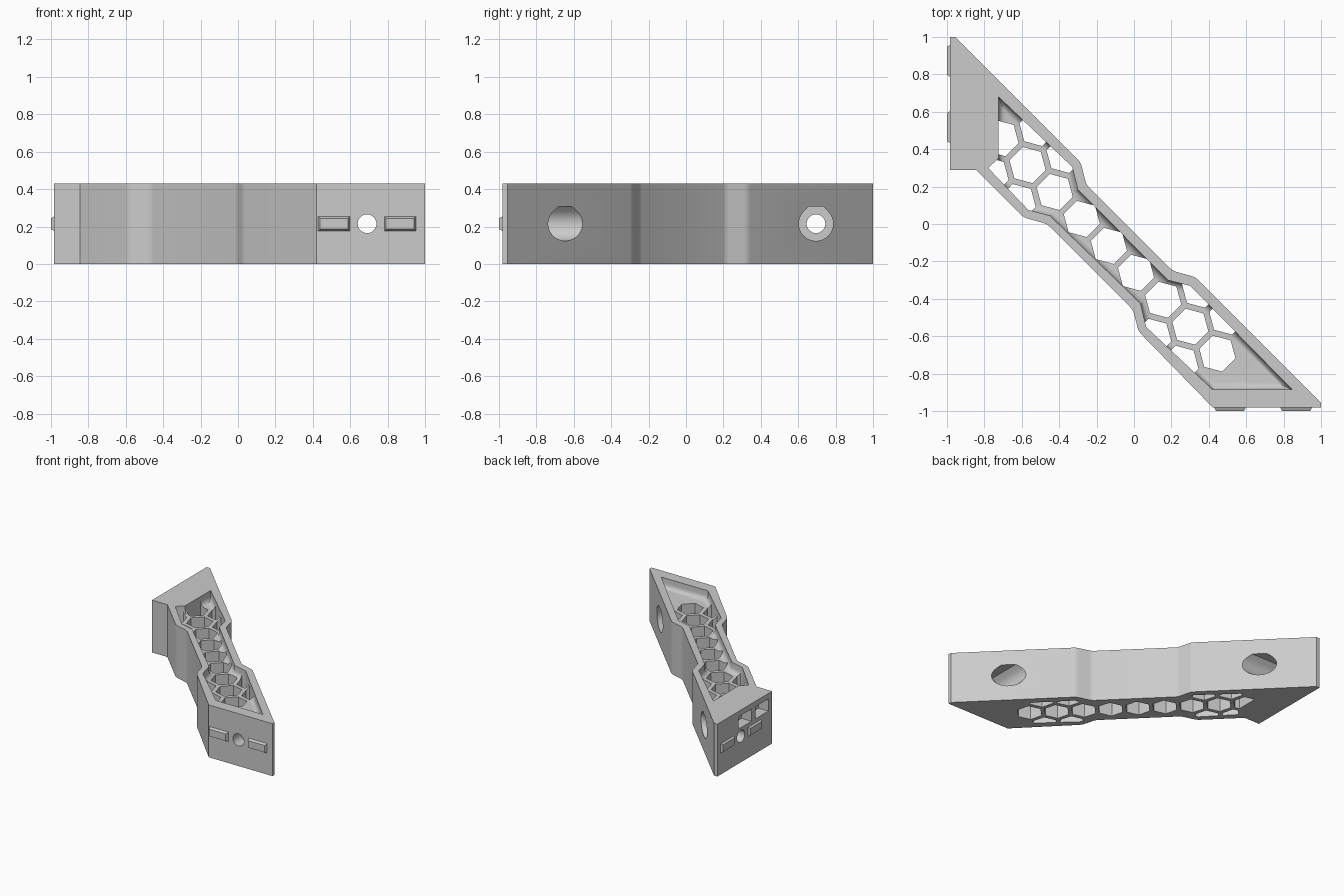
import bpy, bmesh, math
from mathutils import Matrix, Vector

cube = bpy.data.objects.get("Cube")
if cube:
    bpy.data.objects.remove(cube, do_unlink=True)

HEIGHT, FLOOR, AXIS_Z = 0.43, 0.35, 0.215

grey = bpy.data.materials.new("light grey plastic")
grey.use_nodes = True
grey.diffuse_color = (0.6, 0.6, 0.6, 1)
grey.node_tree.nodes["Principled BSDF"].inputs["Base Color"].default_value = (0.6, 0.6, 0.6, 1)


def finish(bm, name):
    bmesh.ops.recalc_face_normals(bm, faces=bm.faces)
    mesh = bpy.data.meshes.new(name)
    bm.to_mesh(mesh)
    bm.free()
    obj = bpy.data.objects.new(name, mesh)
    bpy.context.collection.objects.link(obj)
    mesh.materials.append(grey)
    return obj


def add_prism(bm, outline, depth, matrix, inset=0):
    """Extrude a flat outline along local z, then place it."""
    face = bm.faces.new([bm.verts.new((x, y, 0)) for x, y in outline])
    if inset:
        rim = bmesh.ops.inset_region(bm, faces=[face], thickness=inset, use_even_offset=True)
        bmesh.ops.delete(bm, geom=rim["faces"], context='FACES')
    base = list(face.verts)
    new = bmesh.ops.extrude_face_region(bm, geom=[face])["geom"]
    top = [v for v in new if isinstance(v, bmesh.types.BMVert)]
    bmesh.ops.translate(bm, verts=top, vec=(0, 0, depth))
    bmesh.ops.transform(bm, verts=base + top, matrix=matrix)


def at_z(z):
    return Matrix.Translation((0, 0, z))


def combine(target, cutter, operation):
    mod = target.modifiers.new(operation.lower(), 'BOOLEAN')
    mod.operation, mod.object, mod.solver = operation, cutter, 'EXACT'
    bpy.ops.object.select_all(action='DESELECT')
    bpy.context.view_layer.objects.active = target
    target.select_set(True)
    bpy.ops.object.modifier_apply(modifier=mod.name)
    bpy.data.objects.remove(cutter, do_unlink=True)


# Diagonal strut body, with softened kinks
body_outline = [
    (-0.985, 1), (-0.955, 1), (-0.285, 0.33), (-0.255, 0.21), (0.207, -0.25),
    (0.33, -0.285), (1, -0.955), (1, -0.98), (0.42, -0.98), (0.025, -0.575),
    (-0.005, -0.46), (-0.465, 0), (-0.59, 0.035), (-0.845, 0.29), (-0.985, 0.29)]
bm = bmesh.new()
add_prism(bm, body_outline, HEIGHT, at_z(0))
kinks = [e for e in bm.edges if abs(e.verts[0].co.z - e.verts[1].co.z) > 0.1
         and all(abs(c) < 0.65 for c in e.verts[0].co.xy)]
bmesh.ops.bevel(bm, geom=kinks, offset=0.02, segments=3, profile=0.5, affect='EDGES')
body = finish(bm, "diagonal_bracket")

# Shallow top pocket with a rounded floor edge
pocket_outline = [
    (-0.725, 0.68), (-0.33, 0.305), (-0.3, 0.185), (0.18, -0.3), (0.3, -0.33),
    (0.845, -0.885), (0.42, -0.885), (0.065, -0.55), (0.035, -0.425),
    (-0.45, 0.045), (-0.565, 0.075), (-0.78, 0.3), (-0.725, 0.35)]
bm = bmesh.new()
add_prism(bm, pocket_outline, 0.2, at_z(FLOOR))
low = [e for e in bm.edges if all(v.co.z < FLOOR + 0.01 for v in e.verts)]
bmesh.ops.bevel(bm, geom=low, offset=0.04, segments=5, profile=0.5, affect='EDGES')
combine(body, finish(bm, "pocket_cutter"), 'DIFFERENCE')

# Honeycomb openings, trimmed to the pocket
start, step, side = Vector((-0.569, 0.315)), Vector((0.145, -0.144)), Vector((0.053, 0.198))
rows = {0: range(-1, 8), 1: (0, 1, 6, 7), -1: (-1, 0, 5, 6)}
bm = bmesh.new()
for row, columns in rows.items():
    for i in columns:
        centre = start + step * i + side * row
        hexagon = [(centre.x + 0.1 * math.cos(math.radians(a)),
                    centre.y + 0.1 * math.sin(math.radians(a))) for a in range(-15, 345, 60)]
        add_prism(bm, hexagon, 0.8, at_z(-0.1))
cells = finish(bm, "honeycomb_cutter")
bm = bmesh.new()
add_prism(bm, pocket_outline, 1.2, at_z(-0.3), inset=0.012)
combine(cells, finish(bm, "honeycomb_limit"), 'INTERSECT')
combine(body, cells, 'DIFFERENCE')


# Screw holes and flat-topped screwdriver bores at both end plates
def bore_outline(r):
    arc = [(r * math.cos(math.radians(a)), r * math.sin(math.radians(a)))
           for a in range(135, 406, 10)]
    flat = r * math.tan(math.pi / 8)
    return arc + [(flat, r), (-flat, r)]


def circle(r, n=32):
    return [(r * math.cos(math.tau * i / n), r * math.sin(math.tau * i / n)) for i in range(n)]


def frame(origin, across, outward):
    """Local x runs across, local y up, local z outward."""
    m = Matrix((across, (0, 0, 1), outward)).transposed().to_4x4()
    m.translation = origin
    return m


front = frame((0.69, -0.98, AXIS_Z), (-1, 0, 0), (0, 1, 0))
side_plate = frame((-0.985, 0.695, AXIS_Z), (0, 1, 0), (1, 0, 0))
for end in (front, side_plate):
    for outline, z0, depth in ((bore_outline(0.092), 0.1, 0.6), (circle(0.05), -0.1, 0.5)):
        bm = bmesh.new()
        add_prism(bm, outline, depth, end @ at_z(z0))
        combine(body, finish(bm, "bore_cutter"), 'DIFFERENCE')

# Two rectangular recesses high on the side end plate
for y in (0.64, 0.42):
    bm = bmesh.new()
    bmesh.ops.create_cube(bm, size=1, matrix=Matrix.Translation((-0.985, y, 0.335))
                          @ Matrix.Diagonal((0.18, 0.165, 0.1, 1)))
    combine(body, finish(bm, "recess_cutter"), 'DIFFERENCE')

bpy.ops.object.select_all(action='DESELECT')
body.select_set(True)
bpy.context.view_layer.objects.active = body
bpy.ops.object.shade_smooth_by_angle(angle=math.radians(20))

# Tapered locating keys on both end plates
for end, label, reach in ((front, "front", 0.02), (side_plate, "side", 0.015)):
    for number, offset in enumerate((-0.177, 0.177), 1):
        bm = bmesh.new()
        bmesh.ops.create_cube(bm, size=1)
        for v in bm.verts:
            taper = 0.015 if v.co.z < 0 else 0
            v.co.x = math.copysign(0.09 - taper, v.co.x) + offset
            v.co.y = math.copysign(0.044 - taper, v.co.y)
            v.co.z = -reach if v.co.z < 0 else 0.01
        bmesh.ops.transform(bm, verts=bm.verts, matrix=end)
        finish(bm, f"{label}_key_{number}")
